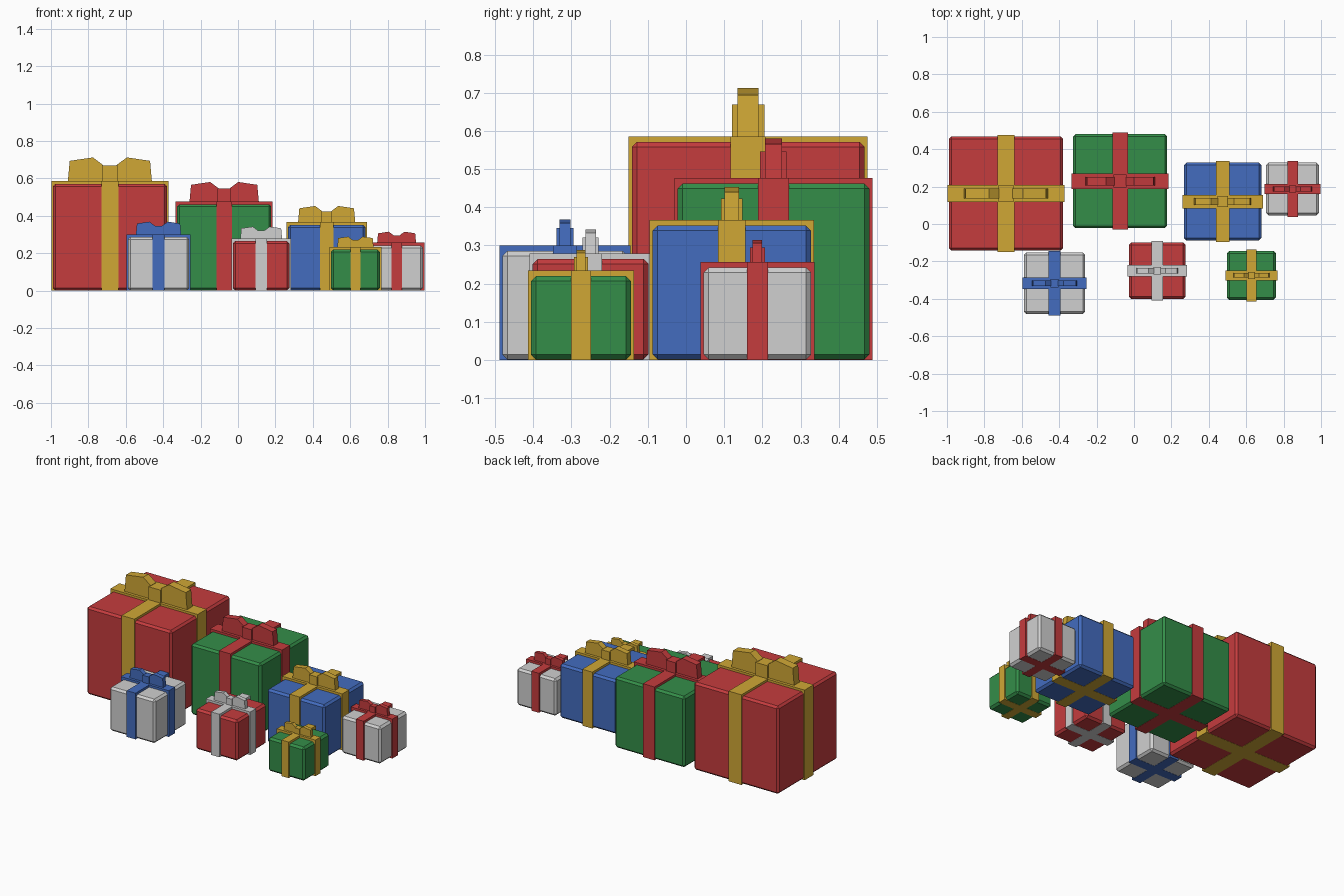
import bpy
import bmesh
from mathutils import Matrix, Vector

if "Cube" in bpy.data.objects:
    bpy.data.objects.remove(bpy.data.objects["Cube"], do_unlink=True)


def make_material(name, rgb):
    mat = bpy.data.materials.new(name)
    mat.use_nodes = True
    mat.diffuse_color = (*rgb, 1)
    mat.node_tree.nodes["Principled BSDF"].inputs["Base Color"].default_value = (*rgb, 1)
    return mat


MATS = {
    "red": make_material("red paper", (0.56, 0.045, 0.048)),
    "gold": make_material("gold paper", (0.63, 0.39, 0.036)),
    "green": make_material("green paper", (0.034, 0.27, 0.066)),
    "blue": make_material("blue paper", (0.056, 0.15, 0.52)),
    "white": make_material("white paper", (0.63, 0.63, 0.63)),
}
OVERHANG = 0.008   # ribbon thickness at the sides
TOP = 0.0145       # ribbon thickness on the lid
CHAMFER = 0.013


def add_block(bm, size, low, x=0.0):
    """Axis-aligned block centred on x and y = 0, standing on height low."""
    place = Matrix.Translation((x, 0, low + size[2] / 2))
    bmesh.ops.create_cube(bm, size=1, matrix=place @ Matrix.Diagonal((*size, 1)))


def add_prism(bm, outline, depth):
    """Extrude an x-z outline symmetrically along y."""
    face = bm.faces.new([bm.verts.new((x, -depth / 2, z)) for x, z in outline])
    new = bmesh.ops.extrude_face_region(bm, geom=[face])["geom"]
    verts = [v for v in new if isinstance(v, bmesh.types.BMVert)]
    bmesh.ops.translate(bm, verts=verts, vec=Vector((0, depth, 0)))


def finish(bm, name, color, x, y):
    bmesh.ops.recalc_face_normals(bm, faces=bm.faces[:])
    mesh = bpy.data.meshes.new(name)
    bm.to_mesh(mesh)
    bm.free()
    mesh.materials.append(MATS[color])
    obj = bpy.data.objects.new(name, mesh)
    obj.location = (x, y, 0)
    bpy.context.collection.objects.link(obj)
    return obj


def gift(name, paper, trim, x, y, span, height, band):
    side = span - 2 * OVERHANG

    # Chamfered box, a hair above the ribbon's underside
    bm = bmesh.new()
    add_block(bm, (side, side, height - TOP - 0.001), 0.001)
    bmesh.ops.bevel(bm, geom=bm.edges[:], offset=CHAMFER, segments=1, affect='EDGES')
    finish(bm, name + "_box", paper, x, y)

    # Two crossing ribbon bands
    bm = bmesh.new()
    add_block(bm, (span, band, height), 0)
    add_block(bm, (band, span, height), 0)
    finish(bm, name + "_ribbon", trim, x, y)

    # Bow: mirrored angular loops and a square knot
    bm = bmesh.new()
    loop = [(0.05, 0), (0.368, 0), (0.352, 0.178), (0.149, 0.208), (0.06, 0.142)]
    for sign in (-1, 1):
        add_prism(bm, [(sign * px * side, height + pz * side) for px, pz in loop], 0.09 * side)
    add_block(bm, (0.138 * side, 0.138 * side, 0.138 * side), height)
    finish(bm, name + "_bow", trim, x, y)


# name, paper, trim, x, y, ribbon span, ribbon height, band width
GIFTS = [
    ("huge_gift", "red", "gold", -0.685, 0.163, 0.626, 0.585, 0.092),
    ("large_gift", "green", "red", -0.074, 0.229, 0.519, 0.476, 0.082),
    ("medium_gift", "blue", "gold", 0.474, 0.12, 0.431, 0.366, 0.072),
    ("end_gift", "white", "red", 0.848, 0.187, 0.298, 0.256, 0.055),
    ("front_left_gift", "white", "blue", -0.425, -0.317, 0.344, 0.30, 0.063),
    ("front_middle_gift", "red", "white", 0.124, -0.25, 0.319, 0.279, 0.06),
    ("front_small_gift", "green", "gold", 0.628, -0.275, 0.278, 0.234, 0.052),
]
for entry in GIFTS:
    gift(*entry)
